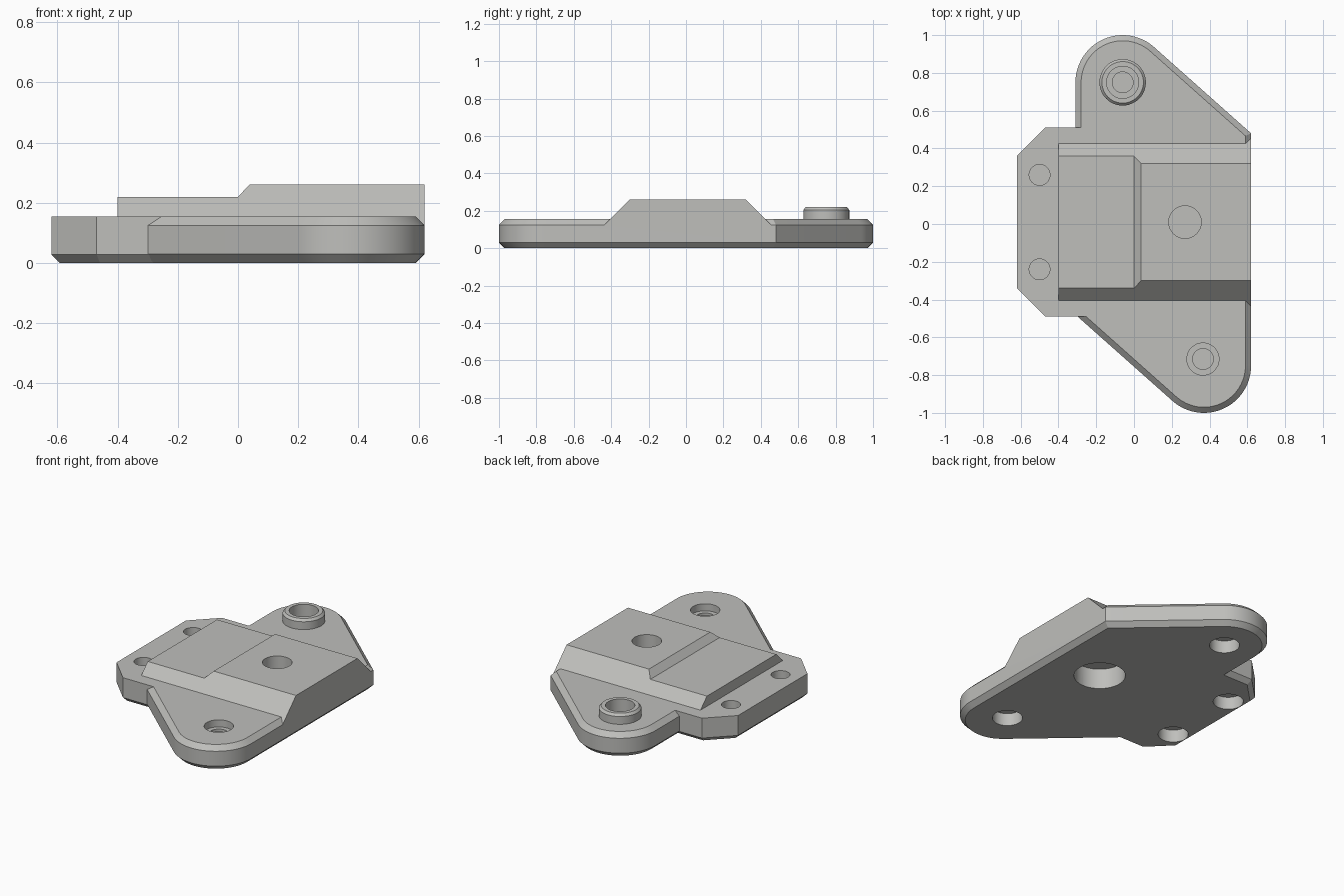
import bpy, bmesh, math

if "Cube" in bpy.data.objects:
    bpy.data.objects.remove(bpy.data.objects["Cube"])

grey = bpy.data.materials.new("light_grey")
grey.diffuse_color = (0.52, 0.52, 0.50, 1)
grey.use_nodes = True
grey.node_tree.nodes["Principled BSDF"].inputs["Base Color"].default_value = grey.diffuse_color


def finish(name, bm):
    bmesh.ops.recalc_face_normals(bm, faces=bm.faces)
    me = bpy.data.meshes.new(name)
    bm.to_mesh(me)
    bm.free()
    me.materials.append(grey)
    ob = bpy.data.objects.new(name, me)
    bpy.context.collection.objects.link(ob)
    return ob


def slab(name, outline, z0, z1, chamfer, levels):
    """Extrude an outline and chamfer the rims at the given levels."""
    bm = bmesh.new()
    face = bm.faces.new([bm.verts.new((x, y, z0)) for x, y in outline])
    ext = bmesh.ops.extrude_face_region(bm, geom=[face], use_keep_orig=True)
    bmesh.ops.translate(bm, vec=(0, 0, z1 - z0),
                        verts=[g for g in ext["geom"] if isinstance(g, bmesh.types.BMVert)])
    bmesh.ops.recalc_face_normals(bm, faces=bm.faces)
    rims = [e for e in bm.edges
            if any(all(abs(v.co.z - z) < 1e-5 for v in e.verts) for z in levels)]
    bmesh.ops.bevel(bm, geom=rims, offset=chamfer, segments=1, affect='EDGES')
    return finish(name, bm)


def lathe(name, cx, cy, profile, n=48):
    """Solid of stacked rings, profile given as (radius, z) from bottom to top."""
    bm = bmesh.new()
    rings = [[bm.verts.new((cx + r * math.cos(2 * math.pi * i / n),
                            cy + r * math.sin(2 * math.pi * i / n), z)) for i in range(n)]
             for r, z in profile]
    for a, b in zip(rings, rings[1:]):
        for i in range(n):
            j = (i + 1) % n
            bm.faces.new((a[i], a[j], b[j], b[i]))
    bm.faces.new(rings[0][::-1])
    bm.faces.new(rings[-1])
    return finish(name, bm)


def combine(base, other, op):
    mod = base.modifiers.new("combine", 'BOOLEAN')
    mod.operation, mod.solver, mod.object = op, 'EXACT', other
    bpy.context.view_layer.objects.active = base
    bpy.ops.object.modifier_apply(modifier=mod.name)
    bpy.data.objects.remove(other)


# Base plate: two rounded lobes at opposite corners joined by tangents
def lobe(cx, cy, start, end, n=24, r=0.25):
    return [(cx + r * math.cos(math.radians(start + (end - start) * i / n)),
             cy + r * math.sin(math.radians(start + (end - start) * i / n)))
            for i in range(n + 1)]


outline = [(0.62, 0.48)] + lobe(-0.06, 0.75, 48.4, 180)
outline += [(-0.31, -0.48)] + lobe(0.37, -0.75, 228.4, 360)
plate = slab("mounting_plate", outline, 0, 0.155, 0.03, (0, 0.155))

# Side tab with clipped corners, chamfered below only
tab = slab("side_tab", [(0.3, 0.51), (-0.47, 0.51), (-0.62, 0.36), (-0.62, -0.34),
                        (-0.47, -0.49), (0.3, -0.49)], 0, 0.155, 0.028, (0,))
combine(plate, tab, 'UNION')

# Raised block: trapezoid section with a step in height
bm = bmesh.new()
sections = []
for x, h in ((-0.4, 0.22), (0.0, 0.22), (0.038, 0.26), (0.62, 0.26)):
    top, base = 0.31 + 0.26 - h, 0.445
    sections.append([bm.verts.new((x, 0.01 + y, z)) for y, z in
                     ((-base, 0.125), (base, 0.125), (top, h), (-top, h))])
for a, b in zip(sections, sections[1:]):
    for i in range(4):
        j = (i + 1) % 4
        bm.faces.new((a[i], a[j], b[j], b[i]))
bm.faces.new(sections[0])
bm.faces.new(sections[-1])
combine(plate, finish("raised_block", bm), 'UNION')

# Round boss on the back lobe
combine(plate, lathe("boss", -0.06, 0.75,
                     [(0.123, 0.1), (0.123, 0.205), (0.11, 0.22)]), 'UNION')

# Holes from above and wider pockets from below, with a thin web between
holes = [
    (0.27, 0.01, [(0.086, 0.15), (0.086, 0.3)], 0.15, 0.13),
    (-0.5, 0.26, [(0.055, 0.1), (0.055, 0.3)], 0.088, 0.08),
    (-0.5, -0.24, [(0.055, 0.1), (0.055, 0.3)], 0.088, 0.08),
    (0.365, -0.715, [(0.055, 0.095), (0.055, 0.11), (0.085, 0.11), (0.085, 0.3)], 0.088, 0.08),
    (-0.06, 0.75, [(0.055, 0.095), (0.055, 0.11), (0.085, 0.11), (0.085, 0.3)], 0.088, 0.08),
]
for x, y, upper, r, depth in holes:
    combine(plate, lathe("hole", x, y, upper), 'DIFFERENCE')
    combine(plate, lathe("pocket", x, y, [(r, -0.1), (r, depth)]), 'DIFFERENCE')

# Smooth the curved walls, keep the chamfers crisp
bpy.ops.object.select_all(action='DESELECT')
plate.select_set(True)
bpy.context.view_layer.objects.active = plate
bpy.ops.object.shade_smooth_by_angle(angle=math.radians(25))
